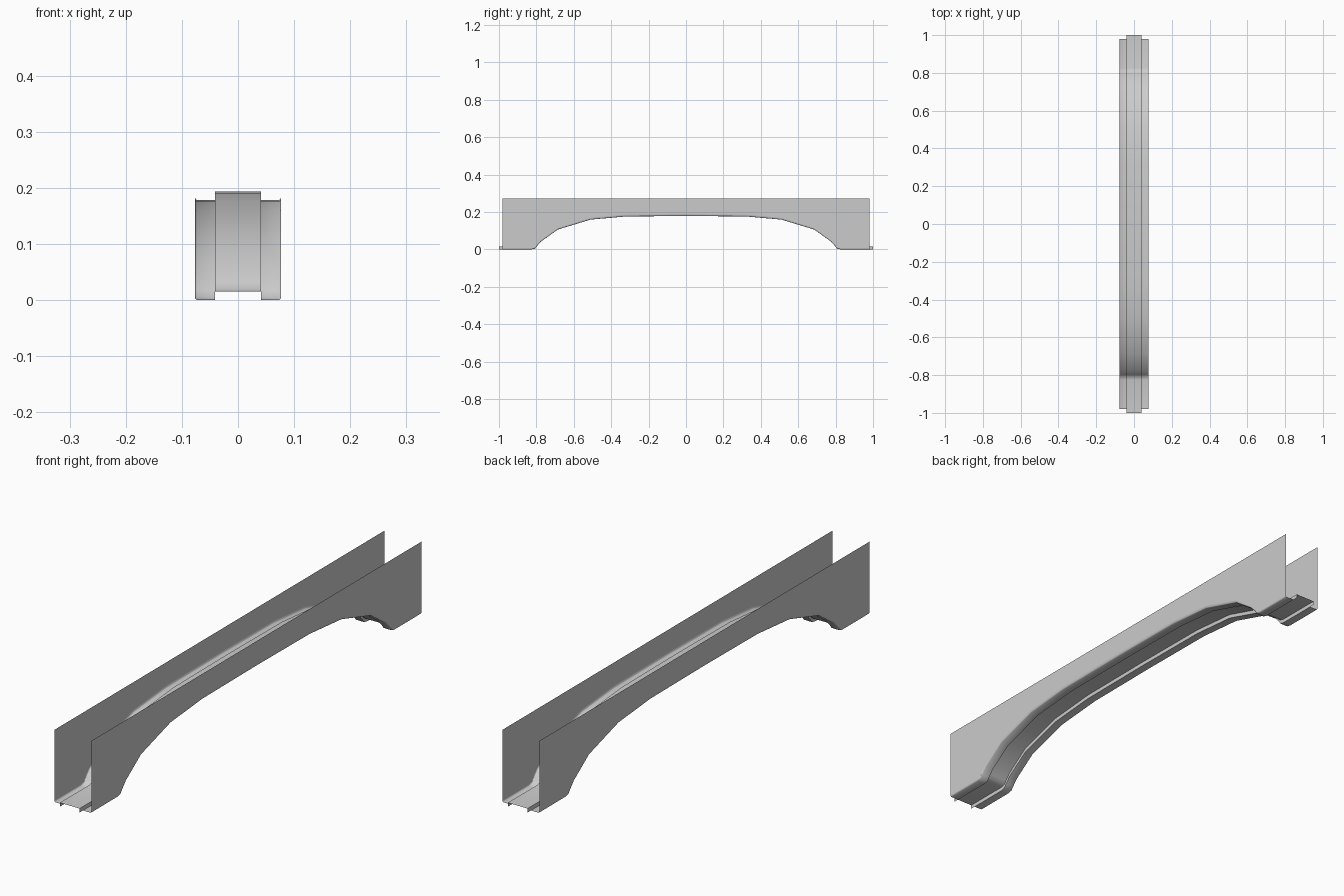
import bpy

if "Cube" in bpy.data.objects:
    bpy.data.objects.remove(bpy.data.objects["Cube"])

grey = bpy.data.materials.new("light grey")
grey.use_nodes = True
colour = (0.6, 0.6, 0.6, 1)
grey.diffuse_color = colour
grey.node_tree.nodes["Principled BSDF"].inputs["Base Color"].default_value = colour

# Underside of the arch from the middle to one foot: (y, z)
ARCH = [(0, 0.178), (0.32, 0.176), (0.51, 0.159), (0.685, 0.106),
        (0.775, 0.042), (0.797, 0.017), (0.807, 0.004), (0.825, 0), (0.98, 0)]
HALF_WIDTH, CHANNEL, TOP, STEP = 0.077, 0.041, 0.272, 0.015


def sweep(name, section, path):
    """Sheet quarter swept along the arch, mirrored across both axes."""
    verts = [(x, y, h) for y, z in path for x, h in section(z)]
    n = len(section(0))
    faces = [(i * n + j, i * n + j + 1, (i + 1) * n + j + 1, (i + 1) * n + j)
             for i in range(len(path) - 1) for j in range(n - 1)]
    mesh = bpy.data.meshes.new(name)
    mesh.from_pydata(verts, [], faces)
    mesh.materials.append(grey)
    obj = bpy.data.objects.new(name, mesh)
    bpy.context.collection.objects.link(obj)
    bpy.ops.object.select_all(action="DESELECT")
    obj.select_set(True)
    bpy.context.view_layer.objects.active = obj
    bpy.ops.object.shade_smooth_by_angle(angle=0.9)
    mirror = obj.modifiers.new("mirror", "MIRROR")
    mirror.use_axis = (True, True, False)
    return obj


def lip(z):
    # The rounded lower edge is taller along the raised middle
    return z + 0.005 + 0.03 * z


# Tall thin side walls
sweep("side_walls", lambda z: [(HALF_WIDTH, lip(z)), (HALF_WIDTH, TOP)], ARCH)

# Bottom flanges with a rounded outer edge
sweep("bottom_flanges", lambda z: [(CHANNEL, z), (0.0735, z), (0.076, z + 0.002),
                                   (HALF_WIDTH, lip(z))], ARCH)

# Raised middle channel, reaching slightly past the walls
sweep("middle_channel", lambda z: [(0, z + STEP), (CHANNEL, z + STEP), (CHANNEL, z)],
      ARCH[:-1] + [(1, 0)])
